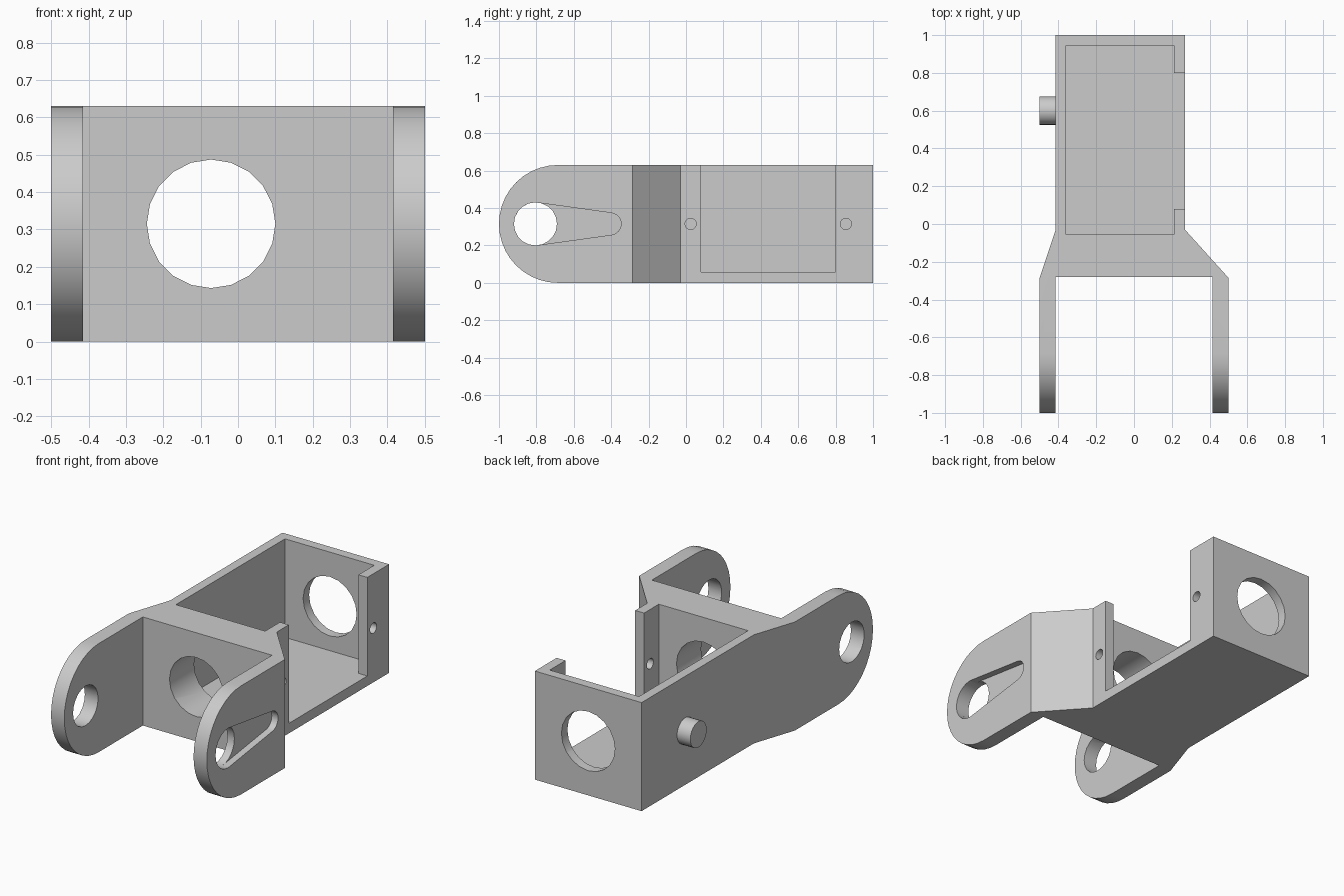
import bpy
import math
from mathutils import Vector

cube = bpy.data.objects.get("Cube")
if cube:
    bpy.data.objects.remove(cube, do_unlink=True)

HEIGHT, MID = 0.63, 0.315
ARM_Y, HOLE_X = -0.805, -0.072

grey = bpy.data.materials.new("grey_plastic")
grey.use_nodes = True
GREY = (0.6, 0.6, 0.6, 1)
grey.diffuse_color = GREY
grey.node_tree.nodes["Principled BSDF"].inputs["Base Color"].default_value = GREY


def prism(name, outline, axis, start, end):
    """Extrude a 2D outline along an axis; outline is in the other two axes in order."""
    def place(u, v, w):
        return {"x": (w, u, v), "y": (u, w, v), "z": (u, v, w)}[axis]
    n = len(outline)
    verts = [place(u, v, w) for w in (start, end) for u, v in outline]
    faces = [tuple(range(n))[::-1], tuple(range(n, 2 * n))]
    faces += [(i, (i + 1) % n, n + (i + 1) % n, n + i) for i in range(n)]
    mesh = bpy.data.meshes.new(name)
    mesh.from_pydata(verts, [], faces)
    # make the winding point outward
    volume = 0
    for p in mesh.polygons:
        pts = [Vector(verts[i]) for i in p.vertices]
        volume += sum(pts[0].dot(a.cross(b)) for a, b in zip(pts[1:], pts[2:]))
    if volume < 0:
        mesh.flip_normals()
    mesh.materials.append(grey)
    obj = bpy.data.objects.new(name, mesh)
    bpy.context.collection.objects.link(obj)
    return obj


def arc(cu, cv, r, a0=0, a1=360, steps=20):
    count = steps if a1 - a0 == 360 else steps + 1
    angles = [math.radians(a0 + (a1 - a0) * i / steps) for i in range(count)]
    return [(cu + r * math.cos(a), cv + r * math.sin(a)) for a in angles]


def rect(u0, u1, v0, v1):
    return [(u0, v0), (u1, v0), (u1, v1), (u0, v1)]


def combine(target, cutter, operation="DIFFERENCE"):
    mod = target.modifiers.new("cut", "BOOLEAN")
    mod.operation, mod.solver, mod.object = operation, "EXACT", cutter
    bpy.context.view_layer.objects.active = target
    bpy.ops.object.modifier_apply(modifier=mod.name)
    bpy.data.objects.remove(cutter, do_unlink=True)


# Plan of box, flared shoulders and two fork arms
plan = [(-0.415, 1), (-0.415, -0.03), (-0.5, -0.285), (-0.5, -1), (-0.415, -1),
        (-0.415, -0.28), (0.415, -0.28), (0.415, -1), (0.5, -1), (0.5, -0.285),
        (0.27, -0.03), (0.27, 1)]
bracket = prism("bracket", plan, "z", 0, HEIGHT)

# Round off the arm tips
side = arc(-1 + MID, MID, MID, 90, 270) + [(1.1, 0), (1.1, HEIGHT)]
combine(bracket, prism("tip_profile", side, "x", -0.6, 0.6), "INTERSECT")

# Open-topped cavity and side window
combine(bracket, prism("cavity", rect(-0.36, 0.213, -0.055, 0.945), "z", 0.058, 0.8))
combine(bracket, prism("window", rect(0.08, 0.8, 0.058, 0.8), "x", 0.1, 0.4))

# Large bore through front and back walls
combine(bracket, prism("bore", arc(HOLE_X, MID, 0.172), "y", -0.5, 1.2))

# Tapered recess on the outside of the left arm
taper = arc(ARM_Y, MID, 0.114, 82, 278) + arc(-0.406, MID, 0.059, -82, 82, 12)
combine(bracket, prism("taper_recess", taper, "x", 0.46, 0.6))

# Pivot holes through both arms
combine(bracket, prism("pivot_hole", arc(ARM_Y, MID, 0.115), "x", -0.7, 0.7))

# Screw holes beside the window
for y in (0.025, 0.855):
    combine(bracket, prism("screw_hole", arc(y, MID, 0.03), "x", 0.15, 0.4))

# Pivot peg on the right wall
peg = prism("peg", arc(0.6, MID, 0.075, steps=24), "x", -0.5, -0.41)

for obj in (bracket, peg):
    bpy.ops.object.select_all(action="DESELECT")
    obj.select_set(True)
    bpy.context.view_layer.objects.active = obj
    bpy.ops.object.shade_smooth_by_angle(angle=math.radians(30))
